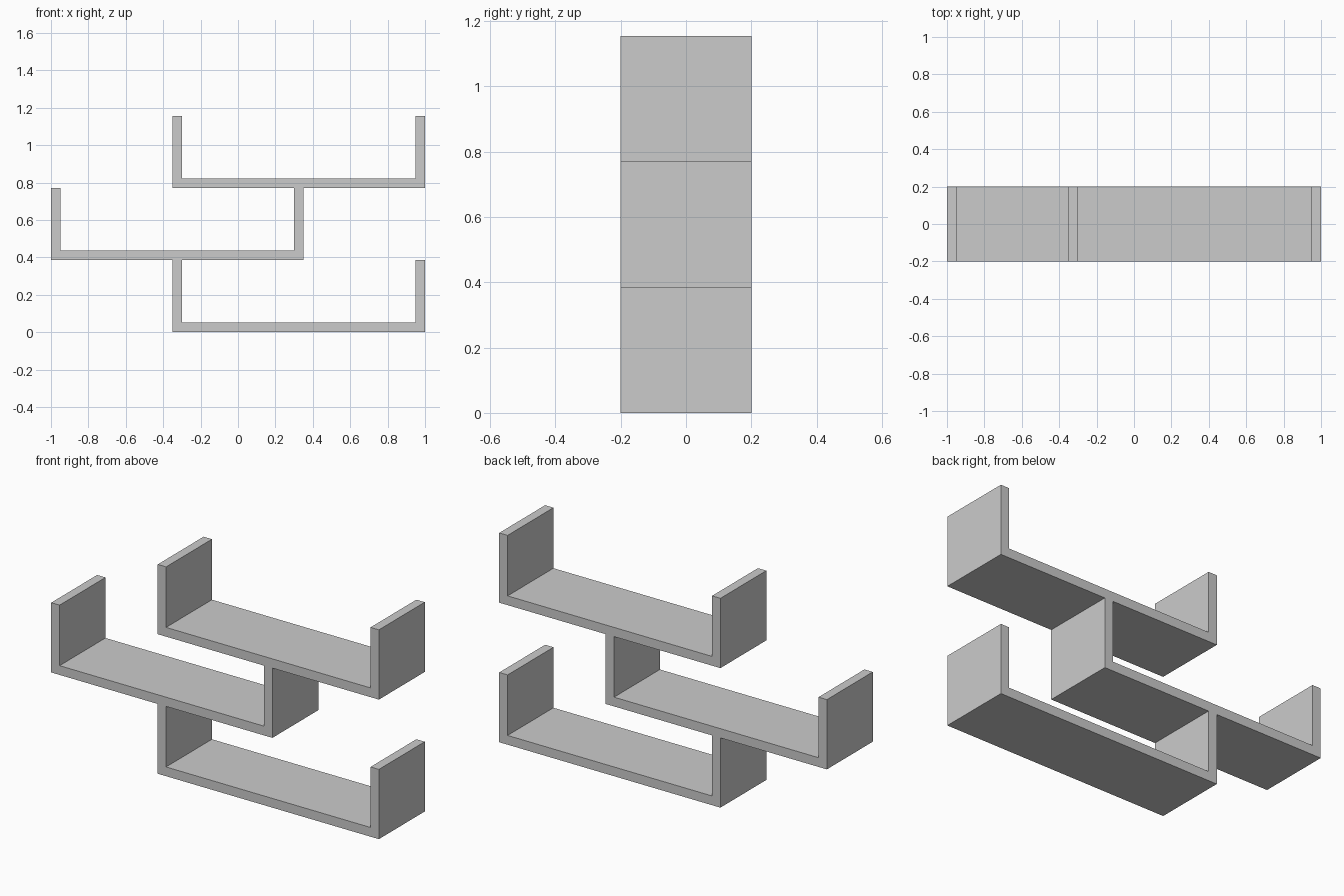
import bpy, bmesh

if "Cube" in bpy.data.objects:
    bpy.data.objects.remove(bpy.data.objects["Cube"])

LENGTH, HEIGHT, DEPTH, T = 1.35, 0.385, 0.40, 0.051


def u_shelf(name, x, z):
    """U-shaped tray: a front profile extruded through the depth."""
    profile = [(0, 0), (LENGTH, 0), (LENGTH, HEIGHT), (LENGTH - T, HEIGHT),
               (LENGTH - T, T), (T, T), (T, HEIGHT), (0, HEIGHT)]
    bm = bmesh.new()
    face = bm.faces.new([bm.verts.new((x + px, -DEPTH / 2, z + pz)) for px, pz in profile])
    ext = bmesh.ops.extrude_face_region(bm, geom=[face], use_keep_orig=True)
    verts = [g for g in ext["geom"] if isinstance(g, bmesh.types.BMVert)]
    bmesh.ops.translate(bm, verts=verts, vec=(0, DEPTH, 0))
    bmesh.ops.recalc_face_normals(bm, faces=bm.faces)
    mesh = bpy.data.meshes.new(name)
    bm.to_mesh(mesh)
    bm.free()
    obj = bpy.data.objects.new(name, mesh)
    bpy.context.collection.objects.link(obj)
    return obj


# Three stacked trays, alternately shifted right and left
for i, (name, x) in enumerate([("lower_shelf", 1 - LENGTH),
                               ("middle_shelf", -1),
                               ("upper_shelf", 1 - LENGTH)]):
    u_shelf(name, x, i * HEIGHT)
